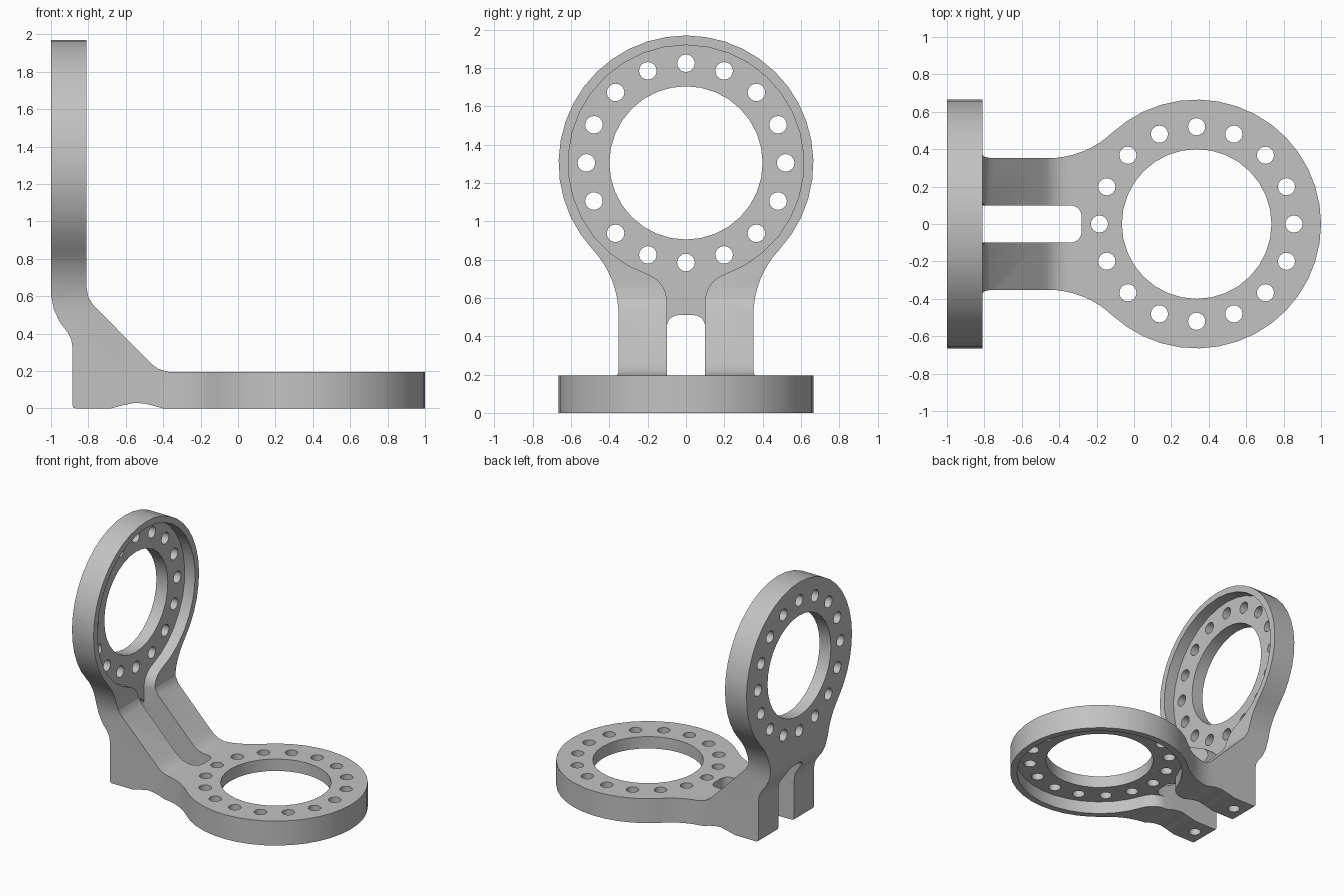
import bpy, bmesh, math
from math import pi, cos, sin

if "Cube" in bpy.data.objects:
    bpy.data.objects.remove(bpy.data.objects["Cube"])

metal = bpy.data.materials.new("light_grey")
metal.diffuse_color = (0.54, 0.54, 0.54, 1)
metal.use_nodes = True
metal.node_tree.nodes["Principled BSDF"].inputs["Base Color"].default_value = metal.diffuse_color

PLACE = {'x': lambda a, b, t: (t, a, b),
         'y': lambda a, b, t: (a, t, b),
         'z': lambda a, b, t: (a, b, t)}


def prism(name, loops, axis, lo, hi):
    """Extrude closed 2D outlines along an axis into one object."""
    bm = bmesh.new()
    for pts in loops:
        a = [bm.verts.new(PLACE[axis](p[0], p[1], lo)) for p in pts]
        b = [bm.verts.new(PLACE[axis](p[0], p[1], hi)) for p in pts]
        bm.faces.new(a)
        bm.faces.new(b)
        for i in range(len(a)):
            j = (i + 1) % len(a)
            bm.faces.new((a[i], a[j], b[j], b[i]))
    bmesh.ops.recalc_face_normals(bm, faces=bm.faces)
    me = bpy.data.meshes.new(name)
    bm.to_mesh(me)
    bm.free()
    me.materials.append(metal)
    ob = bpy.data.objects.new(name, me)
    bpy.context.collection.objects.link(ob)
    return ob


def combine(ob, cutter, op='DIFFERENCE'):
    m = ob.modifiers.new("cut", 'BOOLEAN')
    m.operation, m.solver, m.object = op, 'EXACT', cutter
    bpy.context.view_layer.objects.active = ob
    bpy.ops.object.modifier_apply(modifier=m.name)
    bpy.data.objects.remove(cutter)


def circle(cx, cy, r, n):
    return [(cx + r * cos(2 * pi * i / n), cy + r * sin(2 * pi * i / n)) for i in range(n)]


def keyhole(r, half, fillet, end):
    """Disc blended by fillets into a straight neck running along +u."""
    u0 = math.sqrt((r + fillet) ** 2 - (half + fillet) ** 2)
    a = math.atan2(half + fillet, u0)
    side = []
    for i in range(1, 16):
        t = pi + (a - pi) * i / 15
        side.append((r * cos(t), r * sin(t)))
    for i in range(1, 9):
        t = a + pi + (pi / 2 - a) * i / 8
        side.append((u0 + fillet * cos(t), half + fillet + fillet * sin(t)))
    side.append((end, half))
    return [(-r, 0)] + side + [(u, -v) for u, v in reversed(side)]


def slot(top, bottom, half=0.1, rad=0.06):
    """Slot outline (s, v) with two rounded corners at its top end."""
    arc = [(top - rad + rad * cos(t), half - rad + rad * sin(t))
           for t in [pi / 2 * i / 5 for i in range(6)]]
    return [(bottom, -half)] + [(s, -v) for s, v in reversed(arc)] + arc + [(bottom, half)]


SPLIT, CX, CZ = -0.5, 0.335, 1.305
RING, BOLT = 0.40, 0.52


def ring_holes(cx, cy):
    return [circle(cx, cy, RING, 32)] + [
        circle(cx + BOLT * cos(k * pi / 8), cy + BOLT * sin(k * pi / 8), 0.046, 16)
        for k in range(16)]


# Upright flange with the sloped arms and foot
side = [(-1, 2.2), (-0.81, 2.2), (-0.81, 0.65), (-0.802, 0.6), (-0.775, 0.555),
        (SPLIT, 0.275), (SPLIT, 0.026), (-0.55, 0.03), (-0.61, 0.018), (-0.68, 0),
        (-0.868, 0), (-0.881, 0.006), (-0.885, 0.02), (-0.885, 0.33), (-0.892, 0.37),
        (-0.91, 0.405), (-0.955, 0.465), (-0.985, 0.53), (-1, 0.61)]
upright = prism("upright_flange", [side], 'y', -1, 1)
outer = keyhole(0.665, 0.352, 0.5, 1.6)
inner = keyhole(0.615, 0.1, 0.15, 1.7)
combine(upright, prism("outline", [[(v, CZ - u) for u, v in outer]], 'x', -1.2, -0.3), 'INTERSECT')
combine(upright, prism("recess", [[(v, CZ - u) for u, v in inner]], 'x', -0.9, -0.2))
combine(upright, prism("slot", [[(v, s) for s, v in slot(0.51, -0.3)]], 'x', -1.3, -0.85))
combine(upright, prism("holes", ring_holes(0, CZ), 'x', -1.2, -0.6))
# Blind screw holes under the two feet
combine(upright, prism("foot_holes", [circle(-0.78, y, 0.045, 16) for y in (-0.225, 0.225)],
                       'z', -0.1, 0.2))

# Flat base flange
side = [(SPLIT, 0.275), (-0.46, 0.236), (-0.425, 0.211), (-0.37, 0.195), (1.2, 0.195),
        (1.2, 0), (-0.40, 0), (-0.45, 0.014), (SPLIT, 0.026)]
base = prism("base_flange", [side], 'y', -1, 1)
combine(base, prism("outline", [[(CX - u, v) for u, v in outer]], 'z', -0.2, 0.5), 'INTERSECT')
combine(base, prism("recess", [[(CX - u, v) for u, v in inner]], 'z', -0.3, 0.1))
combine(base, prism("slot", [slot(-0.28, -1.3)], 'z', -0.4, 0.6))
combine(base, prism("holes", ring_holes(CX, 0), 'z', -0.25, 0.4))

# Open the shared section of both halves and weld them into one bracket
for ob in (upright, base):
    bm = bmesh.new()
    bm.from_mesh(ob.data)
    hidden = [f for f in bm.faces if all(abs(v.co.x - SPLIT) < 1e-4 for v in f.verts)]
    bmesh.ops.delete(bm, geom=hidden, context='FACES')
    bm.to_mesh(ob.data)
    bm.free()
bpy.ops.object.select_all(action='DESELECT')
upright.select_set(True)
base.select_set(True)
bpy.context.view_layer.objects.active = upright
bpy.ops.object.join()
upright.name = "angle_bracket"
bm = bmesh.new()
bm.from_mesh(upright.data)
bmesh.ops.remove_doubles(bm, verts=bm.verts, dist=0.0005)
bmesh.ops.recalc_face_normals(bm, faces=bm.faces)
bm.to_mesh(upright.data)
bm.free()
bpy.ops.object.shade_smooth_by_angle(angle=math.radians(30))
